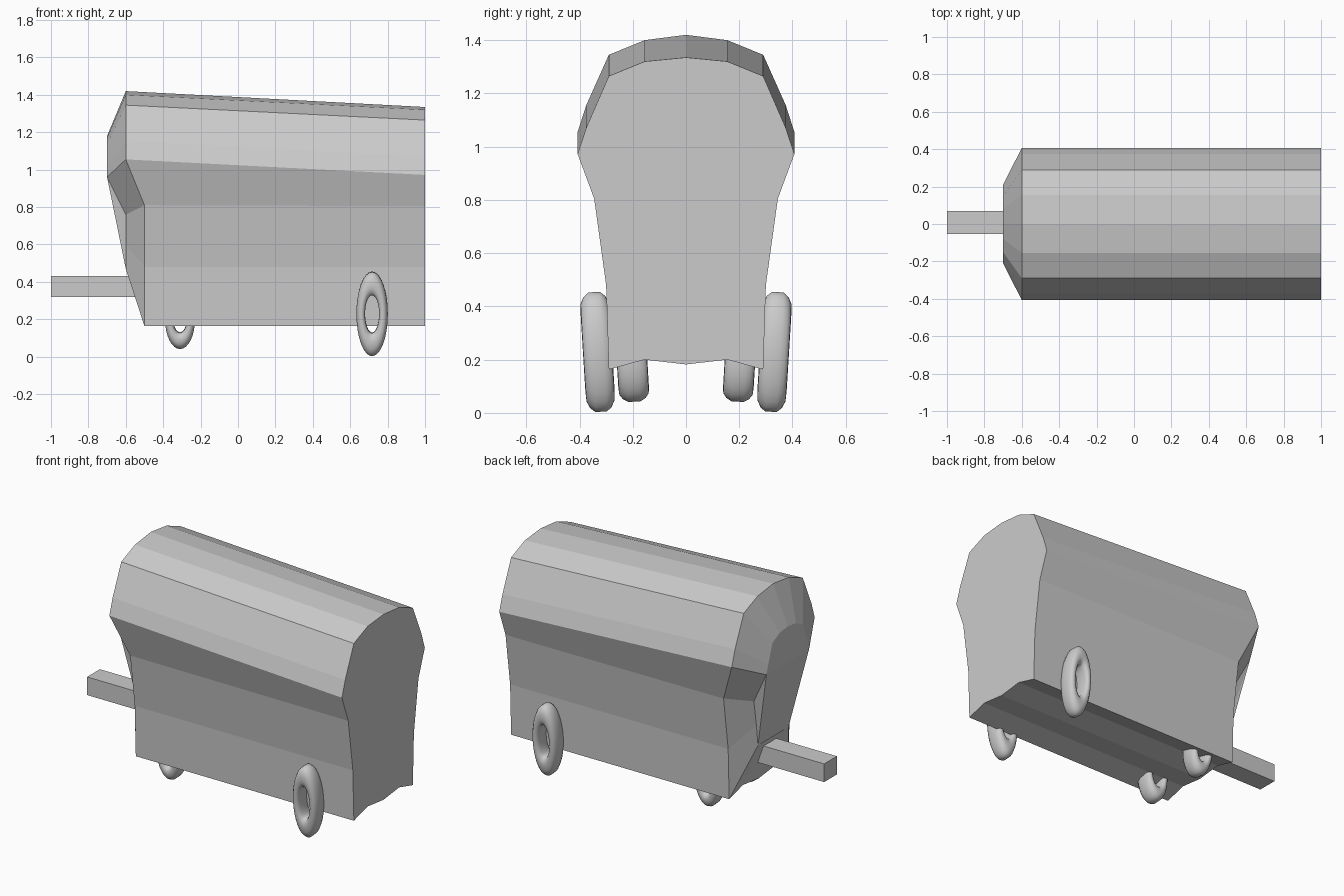
import bpy, bmesh, math
from mathutils import Matrix

if "Cube" in bpy.data.objects:
    bpy.data.objects.remove(bpy.data.objects["Cube"])

# half profile, top centre to bottom centre: y, z at front, z at rear, x of the front edge
HALF = [(0, 1.42, 1.335, -.6), (.155, 1.40, 1.32, -.6), (.29, 1.345, 1.265, -.6),
        (.375, 1.155, 1.07, -.6), (.407, 1.055, .972, -.6), (.345, .81, .805, -.5),
        (.30, .48, .48, -.5), (.29, .163, .163, -.5), (.155, .20, .20, -.5), (0, .182, .182, -.5)]
# inset half profile of the nose: x, y, z
NOSE = [(-.7, 0, 1.18), (-.7, .08, 1.17), (-.7, .15, 1.135), (-.7, .19, 1.02), (-.7, .21, .96),
        (-.6, .19, .76), (-.6, .165, .60), (-.6, .15, .47), (-.6, .08, .485), (-.6, 0, .48)]


def full_ring(half):
    return half + [(x, -y, z) for x, y, z in half[-2:0:-1]]


def finish(bm, name):
    bmesh.ops.recalc_face_normals(bm, faces=bm.faces)
    me = bpy.data.meshes.new(name)
    bm.to_mesh(me)
    bm.free()
    ob = bpy.data.objects.new(name, me)
    bpy.context.collection.objects.link(ob)
    return ob


# wagon body: rear ring, front ring and inset nose ring
bm = bmesh.new()
rings = [full_ring([(1, y, zr) for y, zf, zr, x in HALF]),
         full_ring([(x, y, zf) for y, zf, zr, x in HALF]),
         full_ring(NOSE)]
rings = [[bm.verts.new(p) for p in r] for r in rings]
n = len(rings[0])
for a, b in zip(rings, rings[1:]):
    for i in range(n):
        j = (i + 1) % n
        bm.faces.new((a[i], a[j], b[j], b[i]))
bm.faces.new(rings[0])
c = rings[2]
bm.faces.new([c[i % n] for i in range(14, 23)])        # arched nose panel
bm.faces.new((c[4], c[7], c[11], c[14]))               # sloping lower panel
bm.faces.new((c[7], c[8], c[9], c[10], c[11]))
for k in ((4, 5, 6), (4, 6, 7), (14, 13, 12), (14, 12, 11)):
    bm.faces.new([c[i] for i in k])
finish(bm, "wagon_body")

# drawbar
bm = bmesh.new()
bmesh.ops.create_cube(bm, size=1, matrix=Matrix.Translation((-.77, .008, .376)) @ Matrix.Diagonal((.46, .125, .113, 1)))
finish(bm, "drawbar")


# wheels: a rounded tyre ring, narrow along x, leaning outwards at the top
def wheel(name, loc, rx, rz, width, lean):
    section = [(.44, .28), (.50, .44), (.62, .5), (.80, .48), (.91, .37), (.98, .2)]
    section += [(r, -w) for r, w in reversed(section)]
    bm = bmesh.new()
    seg = 32
    loops = []
    for s in range(seg):
        t = 2 * math.pi * s / seg
        loops.append([bm.verts.new((r * 1.02 * rx * math.cos(t), w * width, r * 1.02 * rz * math.sin(t)))
                      for r, w in section])
    m = len(section)
    for s in range(seg):
        a, b = loops[s], loops[(s + 1) % seg]
        for i in range(m):
            j = (i + 1) % m
            bm.faces.new((a[i], a[j], b[j], b[i]))
    bm.transform(Matrix.Translation(loc) @ Matrix.Rotation(lean, 4, 'X'))
    ob = finish(bm, name)
    for o in bpy.context.selected_objects:
        o.select_set(False)
    ob.select_set(True)
    bpy.context.view_layer.objects.active = ob
    bpy.ops.object.shade_smooth_by_angle(angle=math.radians(50))


for side, word in ((-1, "right"), (1, "left")):
    lean = math.radians(-3.5) * side
    wheel("rear_wheel_" + word, (.717, side * .332, .229), .084, .225, .11, lean)
    wheel("front_wheel_" + word, (-.31, side * .203, .20), .08, .158, .115, lean)
